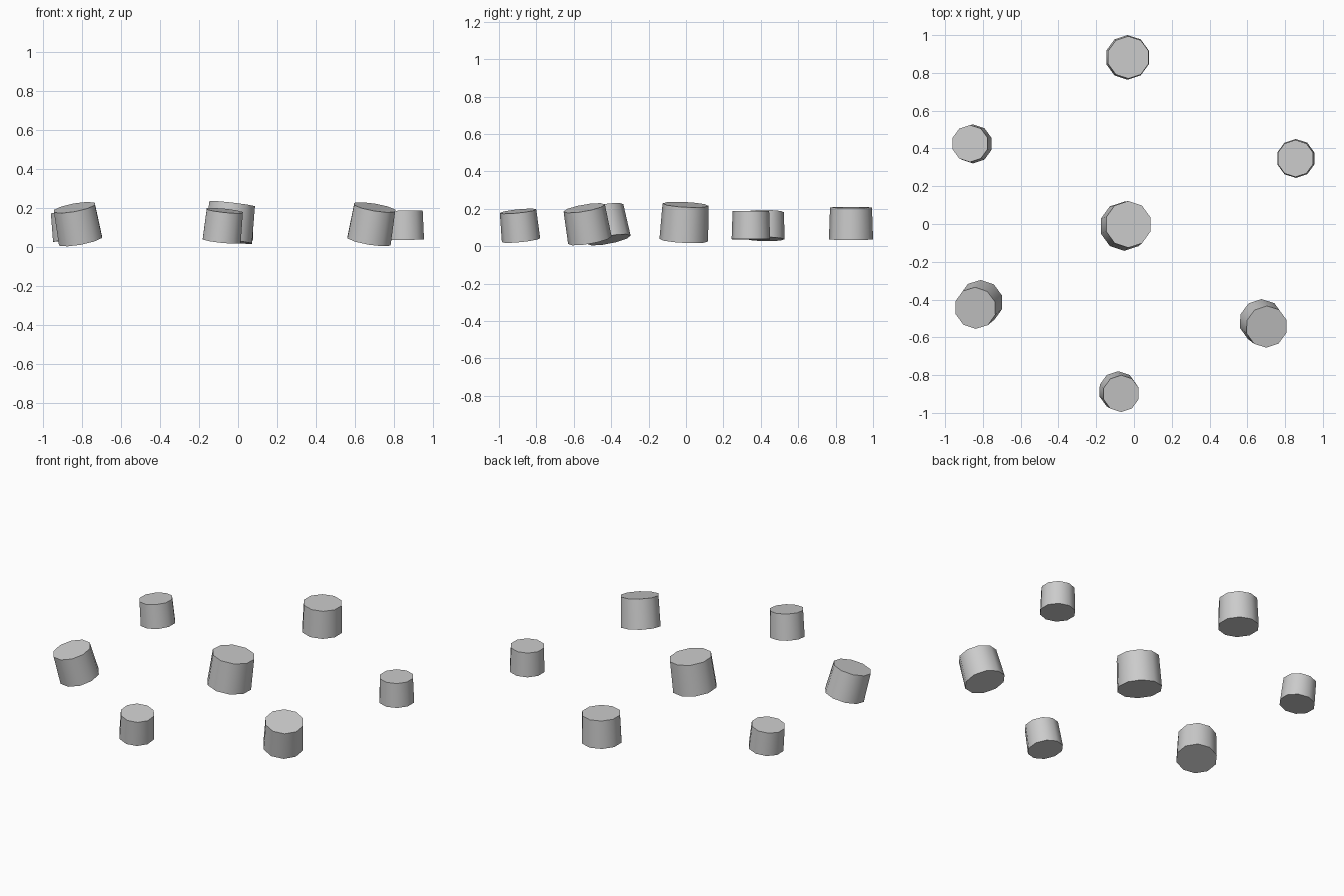
import bpy, bmesh, math
from mathutils import Vector

if "Cube" in bpy.data.objects:
    bpy.data.objects.remove(bpy.data.objects["Cube"])

SIDES = 10
TAPER = 0.95


def peg(name, bottom, top, radius):
    """Slightly tapered ten-sided peg whose axis runs from bottom to top."""
    a, b = Vector(bottom), Vector(top)
    axis = b - a
    bm = bmesh.new()
    bmesh.ops.create_cone(bm, cap_ends=True, segments=SIDES, radius1=radius,
                          radius2=radius * TAPER, depth=axis.length)
    mesh = bpy.data.meshes.new(name)
    bm.to_mesh(mesh)
    bm.free()
    obj = bpy.data.objects.new(name, mesh)
    bpy.context.collection.objects.link(obj)
    obj.location = (a + b) / 2
    obj.rotation_euler = Vector((0, 0, 1)).rotation_difference(axis).to_euler()
    # smooth sides, sharp rims
    bpy.ops.object.select_all(action='DESELECT')
    obj.select_set(True)
    bpy.context.view_layer.objects.active = obj
    bpy.ops.object.shade_smooth_by_angle(angle=math.radians(45))
    return obj


# central peg
peg("centre_peg", (-0.052, -0.012, 0.032), (-0.03, -0.002, 0.222), 0.13)

# ring of six leaning pegs, alternating large and small
peg("back_peg", (-0.034, 0.882, 0.036), (-0.03, 0.882, 0.207), 0.118)
peg("back_left_peg", (-0.852, 0.424, 0.038), (-0.868, 0.426, 0.183), 0.103)
peg("back_right_peg", (0.857, 0.347, 0.037), (0.855, 0.347, 0.187), 0.103)
peg("front_left_peg", (-0.809, -0.412, 0.034), (-0.840, -0.445, 0.203), 0.118)
peg("front_right_peg", (0.673, -0.514, 0.032), (0.702, -0.544, 0.204), 0.118)
peg("front_peg", (-0.084, -0.882, 0.032), (-0.068, -0.898, 0.187), 0.103)
